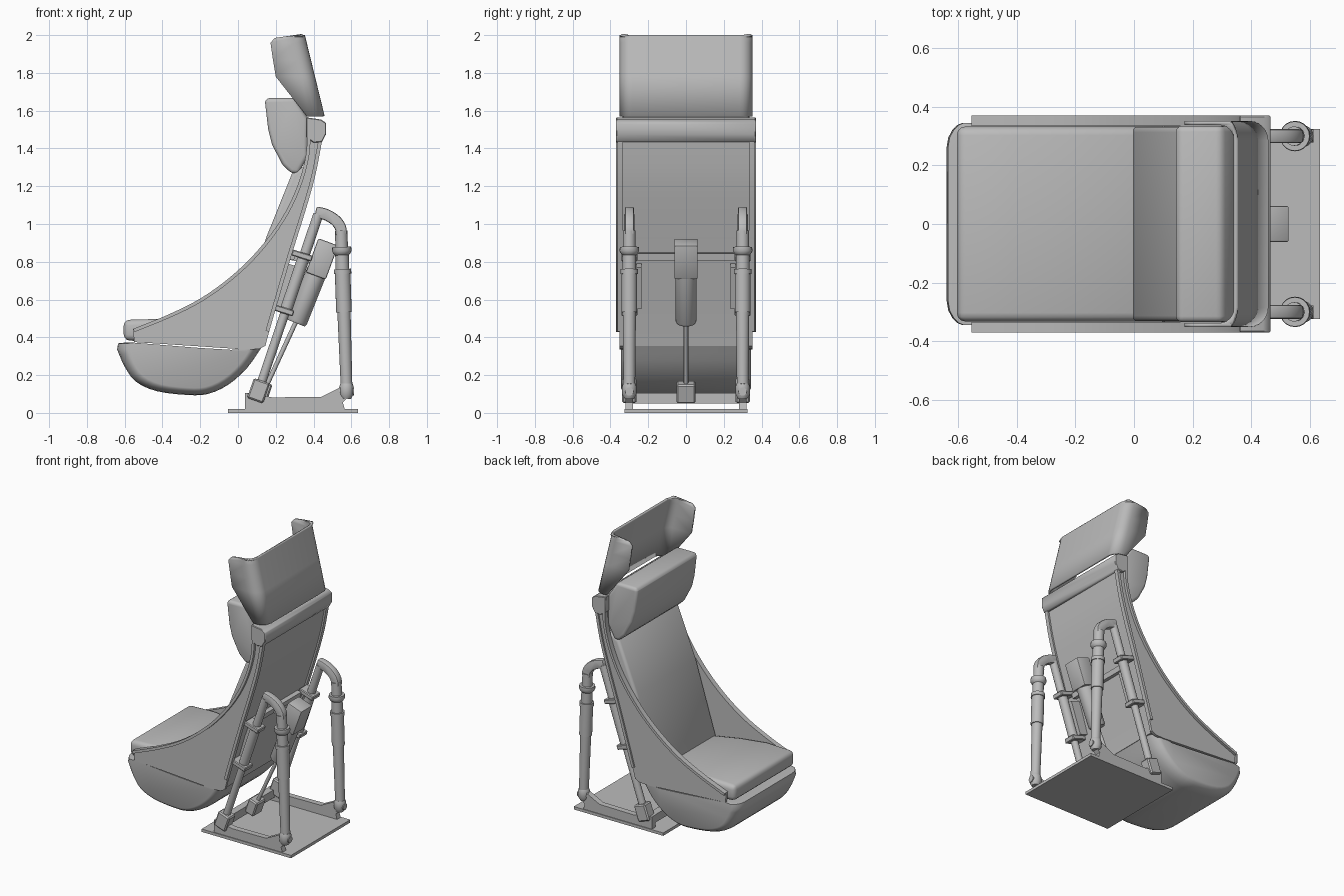
import bpy, bmesh, math
from mathutils import Vector

if "Cube" in bpy.data.objects:
    bpy.data.objects.remove(bpy.data.objects["Cube"])

GREY = bpy.data.materials.new("plain grey")
GREY.diffuse_color = (0.5, 0.5, 0.5, 1)
GREY.use_nodes = True
GREY.node_tree.nodes["Principled BSDF"].inputs["Base Color"].default_value = GREY.diffuse_color


def finish(name, bm, angle=35):
    bmesh.ops.recalc_face_normals(bm, faces=bm.faces)
    me = bpy.data.meshes.new(name)
    bm.to_mesh(me)
    bm.free()
    me.materials.append(GREY)
    ob = bpy.data.objects.new(name, me)
    bpy.context.collection.objects.link(ob)
    bpy.ops.object.select_all(action='DESELECT')
    ob.select_set(True)
    bpy.context.view_layer.objects.active = ob
    bpy.ops.object.shade_smooth_by_angle(angle=math.radians(angle))
    return ob


def loft(name, prof, stations, centre=(0, 0), bevel=0.0, segs=3):
    """Closed x-z profile swept through (y, scale) stations."""
    bm = bmesh.new()
    cx, cz = centre
    rings = [[bm.verts.new((cx + (x - cx) * s, y, cz + (z - cz) * s)) for x, z in prof]
             for y, s in stations]
    n = len(prof)
    for a, b in zip(rings, rings[1:]):
        for i in range(n):
            j = (i + 1) % n
            bm.faces.new((a[i], a[j], b[j], b[i]))
    bm.faces.new(rings[0])
    bm.faces.new(rings[-1])
    bmesh.ops.recalc_face_normals(bm, faces=bm.faces)
    if bevel:
        edges = [e for e in bm.edges if e.calc_face_angle(0) > 0.6]
        bmesh.ops.bevel(bm, geom=edges, offset=bevel, segments=segs, profile=0.5,
                        affect='EDGES', clamp_overlap=True)
    return finish(name, bm)


def prism(name, prof, y0, y1, bevel=0.0, segs=3):
    return loft(name, prof, [(y0, 1), (y1, 1)], bevel=bevel, segs=segs)


def lathe(name, p, q, steps, y, n=20):
    """Stepped round part along p->q (x, z); steps are (fraction, radius)."""
    p, q = Vector((p[0], y, p[1])), Vector((q[0], y, q[1]))
    v = Vector((0, 1, 0))
    u = (q - p).normalized().cross(v)
    bm = bmesh.new()
    rings = []
    for t, r in steps:
        c = p.lerp(q, t)
        rings.append([bm.verts.new(c + r * (u * math.cos(k * math.tau / n) + v * math.sin(k * math.tau / n)))
                      for k in range(n)])
    for a, b in zip(rings, rings[1:]):
        for i in range(n):
            j = (i + 1) % n
            bm.faces.new((a[i], a[j], b[j], b[i]))
    bm.faces.new(rings[0])
    bm.faces.new(rings[-1])
    return finish(name, bm)


def bar(p, q, w):
    """Rectangle profile of half width w along p->q."""
    d = Vector((q[0] - p[0], q[1] - p[1])).normalized() * w
    return [(p[0] - d.y, p[1] + d.x), (q[0] - d.y, q[1] + d.x),
            (q[0] + d.y, q[1] - d.x), (p[0] + d.y, p[1] - d.x)]


def smooth(pts, k=4):
    """Catmull-Rom curve through points."""
    P = [Vector(p) for p in pts]
    P = [2 * P[0] - P[1]] + P + [2 * P[-1] - P[-2]]
    out = []
    for a, b, c, d in zip(P, P[1:], P[2:], P[3:]):
        for i in range(k):
            t = i / k
            v = 0.5 * (2 * b + (c - a) * t + (2 * a - 5 * b + 4 * c - d) * t * t
                       + (3 * b - a - 3 * c + d) * t ** 3)
            out.append((v.x, v.y))
    return out + [tuple(P[-2])]


def ribbon(line, d):
    """Closed band between a line and its offset by d to the left."""
    off = []
    for i, p in enumerate(line):
        a, b = Vector(line[max(i - 1, 0)]), Vector(line[min(i + 1, len(line) - 1)])
        t = (b - a).normalized()
        off.append((p[0] - t.y * d, p[1] + t.x * d))
    return list(line) + off[::-1]


# Lower pan, rounded towards both sides
belly = smooth([(-0.64, 0.335), (-0.60, 0.245), (-0.54, 0.165), (-0.43, 0.115), (-0.27, 0.095),
                (-0.16, 0.10), (-0.05, 0.15), (0.05, 0.24), (0.13, 0.355)], 3)
pan = belly + [(0.08, 0.335), (0.0, 0.328), (-0.2, 0.34), (-0.6, 0.372), (-0.635, 0.368)]
side = [(0.345, 0.86), (0.338, 0.905), (0.32, 0.95), (0.295, 0.985), (0.26, 1.0)]
loft("seat_pan", pan, [(-y, s) for y, s in side] + [(y, s) for y, s in reversed(side)], (-0.25, 0.37))

# Cushions
prism("seat_cushion", [(-0.605, 0.385), (-0.605, 0.492), (-0.4, 0.498), (-0.2, 0.475), (0.06, 0.43),
                       (0.08, 0.34)], -0.333, 0.333, 0.03)
prism("back_cushion", [(0.0, 0.38), (-0.005, 0.43), (0.15, 0.93), (0.285, 1.265), (0.33, 1.30),
                       (0.39, 1.30), (0.29, 0.95), (0.15, 0.5), (0.1, 0.38)], -0.333, 0.333, 0.02)
head = [(0.15, 1.667), (0.30, 1.667), (0.37, 1.56), (0.37, 1.36), (0.32, 1.265), (0.28, 1.27),
        (0.235, 1.315), (0.18, 1.42), (0.16, 1.50), (0.143, 1.645)]
prism("headrest", head, -0.335, 0.335, 0.022)

# Shell: side panels with lips, recessed back panel, top header
rear = smooth([(0.145, 0.355), (0.165, 0.43), (0.22, 0.62), (0.285, 0.84), (0.36, 1.08),
               (0.41, 1.26), (0.445, 1.44)], 3)
front = smooth([(0.365, 1.55), (0.36, 1.37), (0.31, 1.19), (0.225, 1.02), (0.10, 0.855),
                (-0.04, 0.72), (-0.2, 0.605), (-0.37, 0.52), (-0.555, 0.445)], 4)
under = [(-0.55, 0.375), (-0.2, 0.352), (0.05, 0.335), (0.11, 0.338)]
for s, tag in ((-1, "right"), (1, "left")):
    prism("shell_side_" + tag, rear + [(0.45, 1.52)] + front + under, s * 0.334, s * 0.352)
    prism("shell_lip_" + tag, ribbon(front, 0.018), s * 0.334, s * 0.37)
    prism("shell_rear_rim_" + tag, ribbon(rear[3:], 0.02), s * 0.334, s * 0.363)
prism("shell_back", ribbon([(x - 0.012, z) for x, z in rear], 0.03), -0.338, 0.338)
prism("shell_header", [(0.36, 1.565), (0.44, 1.553), (0.466, 1.535), (0.466, 1.475), (0.445, 1.435),
                       (0.40, 1.43), (0.36, 1.46)], -0.37, 0.37, 0.004, 1)

# Winged head guard: rows by height, rounded rear corners
bm = bmesh.new()
rows = []
for z, xf in ((2.0, 0.33), (1.993, 0.25), (1.985, 0.195), (1.96, 0.172), (1.87, 0.185), (1.78, 0.2), (1.57, 0.365)):
    xb = 0.347 + (2 - z) * 0.244
    r = min(0.06, (xb - xf) * 0.9)
    half = [(xf, 0.345)] + [(xb - r + r * math.sin(a * math.pi / 12), 0.285 + 0.06 * math.cos(a * math.pi / 12))
                            for a in range(7)]
    rows.append([bm.verts.new((x, y, z)) for x, y in half + [(x, -y) for x, y in reversed(half)]])
for a, b in zip(rows, rows[1:]):
    for i in range(len(a) - 1):
        bm.faces.new((a[i], a[i + 1], b[i + 1], b[i]))
bmesh.ops.recalc_face_normals(bm, faces=bm.faces)
guard = finish("head_guard", bm)
mod = guard.modifiers.new("thickness", 'SOLIDIFY')
mod.thickness = 0.014
mod.offset = 0

# Floor base and cross member
prism("base_plate", [(-0.052, 0), (0.635, 0), (0.635, 0.02), (-0.052, 0.02)], -0.325, 0.325)
prism("base_crossbar", [(0.04, 0.05), (0.09, 0.05), (0.09, 0.105), (0.04, 0.105)], -0.29, 0.29)

for s, tag in ((-1, "right"), (1, "left")):
    y = 0.3 * s
    prism("base_rail_" + tag, [(0.038, 0.02), (0.038, 0.105), (0.1, 0.1), (0.18, 0.082), (0.44, 0.085),
                               (0.54, 0.135), (0.59, 0.09), (0.555, 0.055), (0.565, 0.02)],
          y - 0.02, y + 0.02)
    # Inclined guide rod with its foot, sleeve clamps and clamp plate
    lo, hi = (0.10, 0.09), (0.425, 1.05)
    prism("guide_foot_" + tag, bar((0.09, 0.065), (0.127, 0.17), 0.045), y - 0.038, y + 0.038, 0.008, 1)
    lathe("guide_rod_" + tag, lo, hi, [(0, 0.024), (0.46, 0.024), (0.46, 0.032), (0.78, 0.032),
                                       (0.78, 0.027), (1, 0.027)], y)
    for z in (0.54, 0.83):
        x = lo[0] + (z - lo[1]) * 0.3385
        prism("guide_clamp_" + tag, bar((x - 0.065, z + 0.02), (x + 0.042, z - 0.014), 0.016),
              y - 0.042, y + 0.042, 0.005, 1)
    prism("clamp_plate_" + tag, bar((0.22, 0.56), (0.295, 0.78), 0.035), s * 0.235, s * 0.262)
    # Bent bridge over to the upright strut
    elbow = smooth([(0.41, 1.064), (0.465, 1.05), (0.515, 1.02), (0.543, 0.98), (0.546, 0.94)], 4)
    both = ribbon([(x, z) for x, z in elbow], 0.03)[len(elbow):]
    prism("strut_bridge_" + tag, ribbon(elbow, -0.03)[len(elbow):] + both[::-1],
          y - 0.024, y + 0.024, 0.009, 2)
    # Telescopic upright strut, sized from top to bottom
    lathe("upright_strut_" + tag, (0.546, 0.965), (0.576, 0.10),
          [(0, 0.033), (0.10, 0.033), (0.10, 0.05), (0.125, 0.052), (0.145, 0.042), (0.15, 0.036),
           (0.235, 0.036), (0.235, 0.046), (0.265, 0.046), (0.265, 0.041), (0.50, 0.041),
           (0.50, 0.035), (0.93, 0.031), (1, 0.031)], y)
    lathe("strut_foot_" + tag, (0.575, 0.155), (0.573, 0.075),
          [(0, 0.032), (0.2, 0.038), (0.7, 0.038), (1, 0.025)], y)
    lathe("strut_pin_" + tag, (0.535, 0.113), (0.613, 0.113), [(0, 0.022), (1, 0.022)], y, 12)

# Central actuator: foot, thin rod, motor tube, gear block, mounting beam
prism("actuator_foot", bar((0.115, 0.06), (0.15, 0.16), 0.035), -0.05, 0.05, 0.008, 1)
lathe("actuator_rod", (0.14, 0.12), (0.315, 0.50), [(0, 0.012), (1, 0.012)], 0, 12)
lathe("actuator_tube", (0.308, 0.475), (0.42, 0.755), [(0, 0.048), (0.04, 0.055), (1, 0.055)], 0, 24)
prism("actuator_block", bar((0.412, 0.725), (0.478, 0.905), 0.056), -0.062, 0.062, 0.008, 2)
prism("mounting_beam", bar((0.255, 0.835), (0.30, 0.825), 0.018), -0.26, 0.26)
prism("actuator_bracket", bar((0.275, 0.83), (0.43, 0.80), 0.02), -0.03, 0.03)
